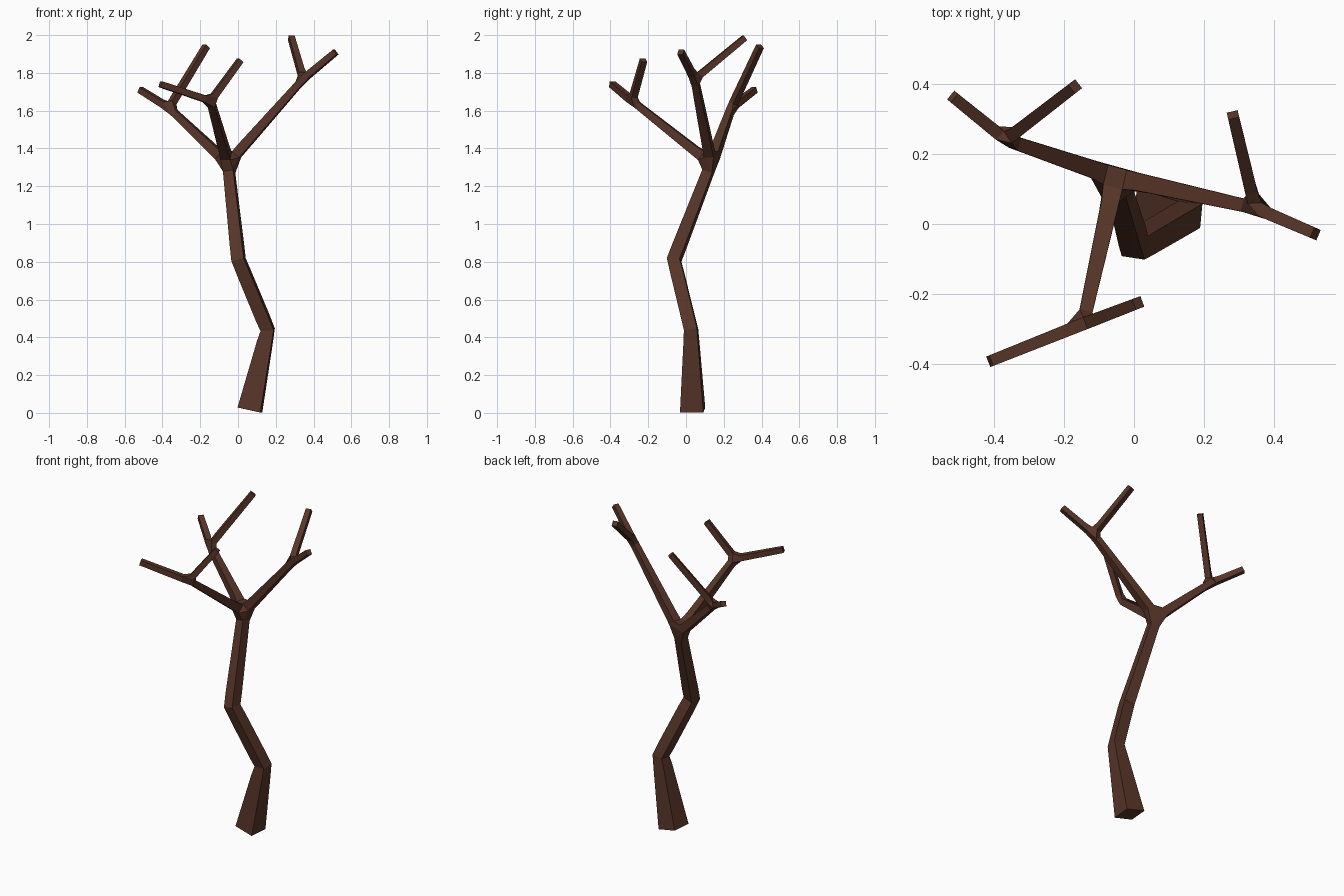
import bpy

if "Cube" in bpy.data.objects:
    bpy.data.objects.remove(bpy.data.objects["Cube"])

# Bare tree: a branching skeleton skinned with a square section
# Each joint: parent joint, (x, y, z), half-width of the section
joints = {
    "base": (None, (0.063, 0.035, 0.015), 0.062),
    "knee": ("base", (0.157, 0.027, 0.44), 0.035),
    "elbow": ("knee", (0.003, -0.063, 0.81), 0.034),
    "crown": ("elbow", (-0.052, 0.134, 1.32), 0.027),
    # left rear limb
    "left_fork": ("crown", (-0.365, 0.24, 1.615), 0.018),
    "left_tip_outer": ("left_fork", (-0.517, 0.363, 1.71), 0.016),
    "left_tip_inner": ("left_fork", (-0.168, 0.392, 1.941), 0.016),
    # right limb
    "right_fork": ("crown", (0.345, 0.046, 1.767), 0.018),
    "right_tip_outer": ("right_fork", (0.517, -0.028, 1.91), 0.016),
    "right_tip_rear": ("right_fork", (0.282, 0.311, 1.986), 0.016),
    # front limb
    "front_fork": ("crown", (-0.145, -0.285, 1.652), 0.018),
    "front_tip_left": ("front_fork", (-0.411, -0.391, 1.74), 0.016),
    "front_tip_right": ("front_fork", (0.012, -0.225, 1.867), 0.016),
}

names = list(joints)
points = [joints[n][1] for n in names]
edges = [(names.index(joints[n][0]), i)
         for i, n in enumerate(names) if joints[n][0]]

mesh = bpy.data.meshes.new("tree")
mesh.from_pydata(points, edges, [])
tree = bpy.data.objects.new("tree", mesh)
bpy.context.collection.objects.link(tree)

# Bark colour
bark = bpy.data.materials.new("bark")
bark.diffuse_color = (0.095, 0.035, 0.021, 1)
bark.use_nodes = True
bark.node_tree.nodes["Principled BSDF"].inputs["Base Color"].default_value = bark.diffuse_color
mesh.materials.append(bark)

# Skin the skeleton, rooted at the base of the trunk
skin = tree.modifiers.new("Skin", 'SKIN')
skin.branch_smoothing = 0
skin.use_smooth_shade = False
for i, n in enumerate(names):
    sv = mesh.skin_vertices[0].data[i]
    sv.radius = (joints[n][2], joints[n][2])
    sv.use_root = (i == 0)
